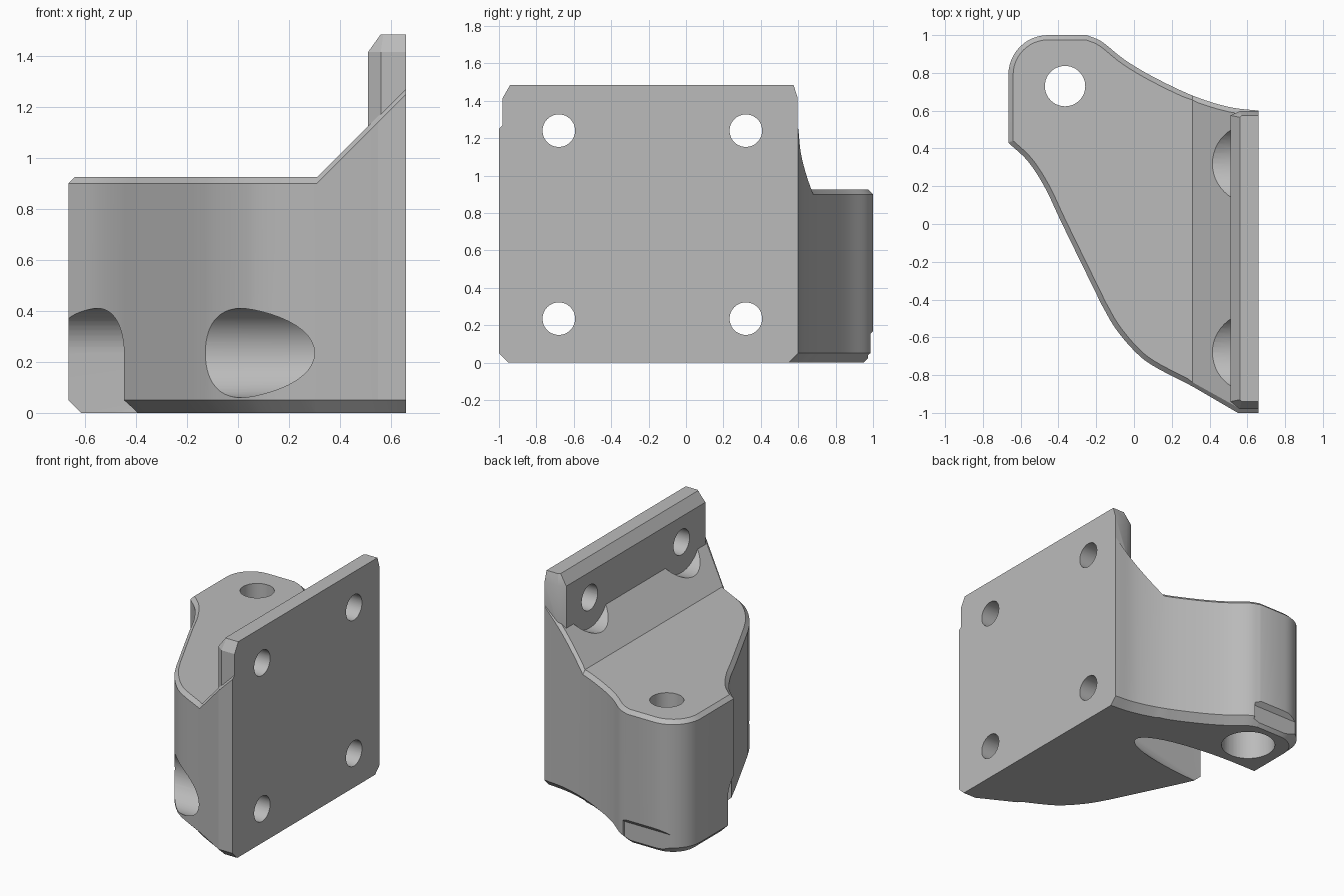
import bpy, bmesh, math
from mathutils import Vector

cube = bpy.data.objects.get("Cube")
if cube:
    bpy.data.objects.remove(cube, do_unlink=True)

grey = bpy.data.materials.new("plain grey")
grey.use_nodes = True
COLOUR = (0.5, 0.5, 0.5, 1)
grey.diffuse_color = COLOUR
grey.node_tree.nodes["Principled BSDF"].inputs["Base Color"].default_value = COLOUR

BACK, CREASE, TOP = 0.66, 0.31, 0.925
SEAT = 0.51            # inner face of the mounting plate
BORE = 0.175


def to_object(name, bm):
    bmesh.ops.recalc_face_normals(bm, faces=bm.faces)
    mesh = bpy.data.meshes.new(name)
    bm.to_mesh(mesh)
    bm.free()
    mesh.materials.append(grey)
    ob = bpy.data.objects.new(name, mesh)
    bpy.context.collection.objects.link(ob)
    return ob


def combine(ob, other, operation):
    mod = ob.modifiers.new(other.name, "BOOLEAN")
    mod.operation, mod.solver, mod.object = operation, "EXACT", other
    bpy.context.view_layer.objects.active = ob
    bpy.ops.object.modifier_apply(modifier=mod.name)
    bpy.data.objects.remove(other, do_unlink=True)


def spline(points, steps=6):
    """Smooth curve through the points, leaving out the last one."""
    pts = [Vector(p) for p in points]
    pts = [2 * pts[0] - pts[1]] + pts + [2 * pts[-1] - pts[-2]]
    out = []
    for a, b, c, d in zip(pts, pts[1:], pts[2:], pts[3:]):
        for k in range(steps):
            t = k / steps
            out.append(b + 0.5 * t * ((c - a) + t * ((2 * a - 5 * b + 4 * c - d)
                       + t * (3 * (b - c) + d - a))))
    return out


def inset(ring, d):
    """Offset a clockwise outline inwards; the back and crease points keep x."""
    out = []
    for i, p in enumerate(ring):
        e1 = (p - ring[i - 1]).normalized()
        e2 = (ring[(i + 1) % len(ring)] - p).normalized()
        n1, n2 = Vector((e1.y, -e1.x)), Vector((e2.y, -e2.x))
        q = p + (n1 + n2) * d / (1 + n1.dot(n2))
        if abs(p.x - BACK) < 1e-5:
            q = Vector((p.x, p.y + math.copysign(d, -p.y)))
        elif abs(p.x - CREASE) < 1e-5:
            q.x = p.x
        out.append(q)
    return out


def skin(bm, rings):
    """Join closed rings of 3D points and return their vertices."""
    rows = [[bm.verts.new(p) for p in ring] for ring in rings]
    for low, high in zip(rows, rows[1:]):
        for i in range(len(low)):
            bm.faces.new((low[i - 1], low[i], high[i], high[i - 1]))
    return rows


def hull_circles(name, axis, circles, sides=48):
    """Convex solid around circles given as (centre, radius)."""
    bm = bmesh.new()
    for centre, r in circles:
        for k in range(sides):
            a = 2 * math.pi * k / sides
            u, v = r * math.cos(a), r * math.sin(a)
            bm.verts.new(Vector(centre) + Vector((0, u, v) if axis == "x" else (u, v, 0)))
    hull = bmesh.ops.convex_hull(bm, input=bm.verts)
    bmesh.ops.delete(bm, geom=[v for v in bm.verts if not v.link_faces], context="VERTS")
    return to_object(name, bm)


# Body outline, clockwise from the front end of the mounting face
outline = [Vector((BACK, -1)), Vector((0.55, -1))]
outline += spline([(CREASE, -0.86), (0.1, -0.75), (0, -0.67), (-0.1, -0.55), (-0.17, -0.43)])
outline += spline([(-0.17, -0.43), (-0.38, 0.0), (-0.47, 0.19), (-0.56, 0.33), (-0.665, 0.43)])
outline.append(Vector((-0.665, 0.43)))
for k in range(13):
    a = math.pi - k * math.pi / 24
    outline.append(Vector((-0.455 + 0.21 * math.cos(a), 0.79 + 0.21 * math.sin(a))))
outline += spline([(-0.25, 1), (-0.17, 0.965), (-0.05, 0.87), (0.1, 0.78), (CREASE, 0.68),
                   (0.5, 0.62), (BACK, 0.6)])
outline.append(Vector((BACK, 0.6)))


def top_height(p):
    return TOP + max(0, p.x - CREASE)


# Body with chamfered rims and a sloped shoulder
bm = bmesh.new()
foot, crown = inset(outline, 0.05), inset(outline, 0.025)
rows = skin(bm, [[(p.x, p.y, 0) for p in foot],
                 [(p.x, p.y, 0.05) for p in outline],
                 [(p.x, p.y, top_height(p) - 0.025) for p in outline],
                 [(p.x, p.y, top_height(p)) for p in crown]])
bm.faces.new(rows[0])
first, last = [i for i, p in enumerate(outline) if abs(p.x - CREASE) < 1e-5]
bm.faces.new(rows[3][first:last + 1])
bm.faces.new(rows[3][:first + 1] + rows[3][last:])
bracket = to_object("bracket", bm)

# Upright mounting plate with chamfered inner edges
bm = bmesh.new()
section = [(BACK, -0.98), (0.56, -0.98), (SEAT, -0.94), (SEAT, 0.575), (0.56, 0.597), (BACK, 0.597)]
cap = [(BACK, -0.94), (0.57, -0.94), (0.56, -0.93), (0.56, 0.565), (0.57, 0.575), (BACK, 0.575)]
rows = skin(bm, [[(x, y, 0.2) for x, y in section],
                 [(x, y, 1.415) for x, y in section],
                 [(x, y, 1.485) for x, y in cap]])
bm.faces.new(rows[0])
bm.faces.new(rows[2])
combine(bracket, to_object("plate", bm), "UNION")

# Screw holes and their access bores; the rear low bore also sinks outwards
for y in (-0.68, 0.32):
    for z, r in ((0.235, BORE), (1.24, 0.21)):
        circles = [((SEAT, y, z), r), ((-0.9, y, z), r)]
        if y > 0 and z < 1:
            circles.append(((-0.9, y, -0.09), r))
        combine(bracket, hull_circles("access_bore", "x", circles), "DIFFERENCE")
        hole = hull_circles("screw_hole", "x", [((0.4, y, z), 0.087), ((0.8, y, z), 0.087)])
        combine(bracket, hole, "DIFFERENCE")

# Upright hole in the nose with a wider pocket below
for r, top in ((BORE, 0.5), (0.107, 1.2)):
    hole = hull_circles("nose_hole", "z", [((-0.365, 0.73, -0.1), r), ((-0.365, 0.73, top), r)])
    combine(bracket, hole, "DIFFERENCE")

# Shallow relief low on the nose
bm = bmesh.new()
skin_rows = skin(bm, [[(x, y, z) for y, z in ((0.972, 0.02), (0.972, 0.14), (1.03, 0.2), (1.03, 0.02))]
                      for x in (-0.56, -0.21)])
for row in skin_rows:
    bm.faces.new(row)
combine(bracket, to_object("relief", bm), "DIFFERENCE")

bpy.ops.object.select_all(action="DESELECT")
bracket.select_set(True)
bpy.context.view_layer.objects.active = bracket
bpy.ops.object.shade_smooth_by_angle(angle=math.radians(25))
